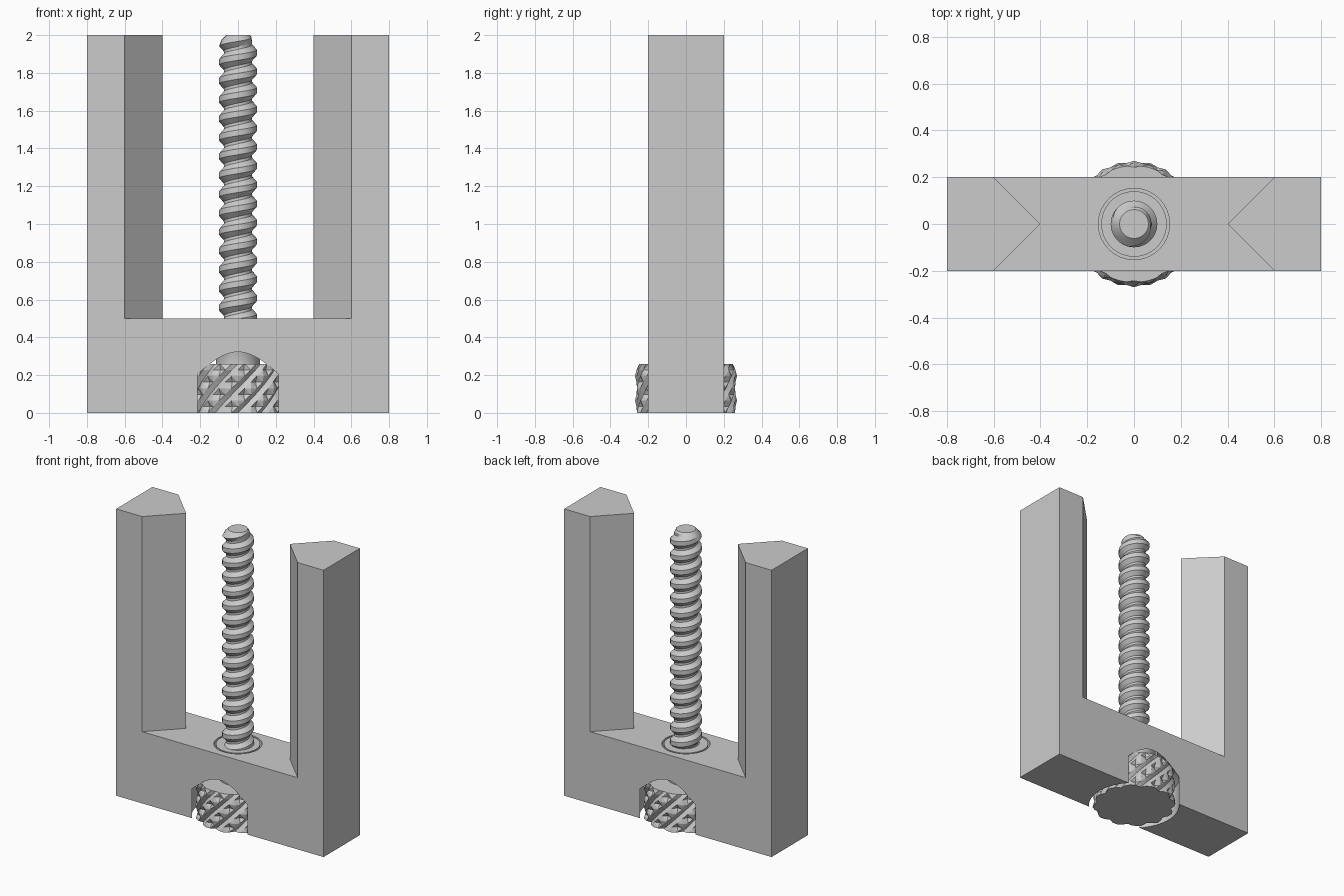
import bpy, bmesh
from math import sin, cos, pi, radians

cube = bpy.data.objects.get("Cube")
if cube:
    bpy.data.objects.remove(cube)

grey = bpy.data.materials.new("plain_grey")
grey.use_nodes = True
colour = (0.6, 0.6, 0.6, 1)
grey.diffuse_color = colour
grey.node_tree.nodes["Principled BSDF"].inputs["Base Color"].default_value = colour


def finish(name, bm, smooth=None):
    bmesh.ops.remove_doubles(bm, verts=bm.verts, dist=1e-5)
    bmesh.ops.dissolve_degenerate(bm, edges=bm.edges, dist=1e-5)
    bmesh.ops.recalc_face_normals(bm, faces=bm.faces)
    mesh = bpy.data.meshes.new(name)
    bm.to_mesh(mesh)
    bm.free()
    mesh.materials.append(grey)
    ob = bpy.data.objects.new(name, mesh)
    bpy.context.collection.objects.link(ob)
    if smooth:
        shade(ob, smooth)
    return ob


def shade(ob, angle):
    bpy.ops.object.select_all(action='DESELECT')
    ob.select_set(True)
    bpy.context.view_layer.objects.active = ob
    bpy.ops.object.shade_smooth_by_angle(angle=radians(angle))


def prism(name, outline, z0, z1):
    bm = bmesh.new()
    face = bm.faces.new([bm.verts.new((x, y, z0)) for x, y in outline])
    top = bmesh.ops.extrude_face_region(bm, geom=[face])["geom"]
    bmesh.ops.translate(bm, vec=(0, 0, z1 - z0),
                        verts=[v for v in top if isinstance(v, bmesh.types.BMVert)])
    return finish(name, bm)


def polar(r, a, z):
    return (r * cos(a), r * sin(a), z)


def lathe(name, profile, n=64, smooth=None):
    bm = bmesh.new()
    rings = [[bm.verts.new(polar(r, 2 * pi * i / n, z)) for i in range(n)]
             for r, z in profile]
    for a, b in zip(rings, rings[1:]):
        for i in range(n):
            j = (i + 1) % n
            bm.faces.new((a[i], a[j], b[j], b[i]))
    bm.faces.new(rings[0][::-1])
    bm.faces.new(rings[-1])
    return finish(name, bm, smooth)


# Frame: block with a V-sided channel and a pocket for the knob
frame = prism("frame", [(-.8, -.2), (.8, -.2), (.8, .2), (-.8, .2)], 0, 2)
channel = prism("channel_cutter", [(-.7, -.3), (.7, -.3), (.4, 0),
                                   (.7, .3), (-.7, .3), (-.4, 0)], .5, 2.2)
pocket = lathe("pocket_cutter", [(.293, -.1), (.293, .205), (.152, .383), (.152, .6)])
for cutter in (channel, pocket):
    cutter.hide_render = True
    mod = frame.modifiers.new("cut", 'BOOLEAN')
    mod.operation = 'DIFFERENCE'
    mod.solver = 'EXACT'
    mod.object = cutter
bpy.context.view_layer.update()
graph = bpy.context.evaluated_depsgraph_get()
cut_mesh = bpy.data.meshes.new_from_object(frame.evaluated_get(graph))
frame.modifiers.clear()
frame.data = cut_mesh
for cutter in (channel, pocket):
    bpy.data.objects.remove(cutter)
shade(frame, 30)

# Knurled knob: truncated diamonds between two crossing sets of grooves
COLS, ROWS, STEP = 48, 8, .0325
LEVELS = (.243, .262, .27)


def depth(i, j):
    u, v = (i + j) % 4, (i - j) % 4
    return min(u, 4 - u, v, 4 - v)


bm = bmesh.new()
grid = []
for j in range(ROWS + 1):
    limit = .25 if j == ROWS else 1
    grid.append([bm.verts.new(polar(min(LEVELS[depth(i, j)], limit),
                                    2 * pi * i / COLS, j * STEP)) for i in range(COLS)])
for j in range(ROWS):
    for i in range(COLS):
        k = (i + 1) % COLS
        a, b, c, d = grid[j][i], grid[j][k], grid[j + 1][k], grid[j + 1][i]
        if depth(i, j) == depth(i + 1, j + 1):
            tris = ((a, b, c), (a, c, d))
        else:
            tris = ((a, b, d), (b, c, d))
        for t in tris:
            bm.faces.new(t)
bm.faces.new(grid[0][::-1])
bm.faces.new(grid[-1])
finish("knurled_knob", bm)

# Neck and collar between knob and screw
lathe("neck_collar", [(.117, .25), (.117, .33), (.14, .37), (.14, .5)], smooth=30)

# Screw thread: a profile swept along a helix, trimmed and chamfered at the ends
PITCH, SIDES, LOW, HIGH = .1, 24, .45, 2
PROFILE = [(0, .075), (.15, .075), (.42, .1), (.73, .1), (1, .075)]
bm = bmesh.new()
previous = None
for s in range(int((HIGH - LOW) / PITCH + 3) * SIDES):
    a = 2 * pi * s / SIDES
    row = []
    for f, r in PROFILE:
        z = LOW + PITCH * (s / SIDES + f - 2)
        z = max(LOW, min(HIGH, z))
        row.append(bm.verts.new(polar(min(r, .062 + HIGH - z), a, z)))
    if previous:
        for p in range(len(PROFILE) - 1):
            bm.faces.new((previous[p], row[p], row[p + 1], previous[p + 1]))
    previous = row
bmesh.ops.remove_doubles(bm, verts=bm.verts, dist=1e-5)
bmesh.ops.dissolve_degenerate(bm, edges=bm.edges, dist=1e-5)
finish("screw_thread", bm, smooth=25)
lathe("screw_tip", [(.06, 1.9), (.062, 2)], n=SIDES, smooth=30)
